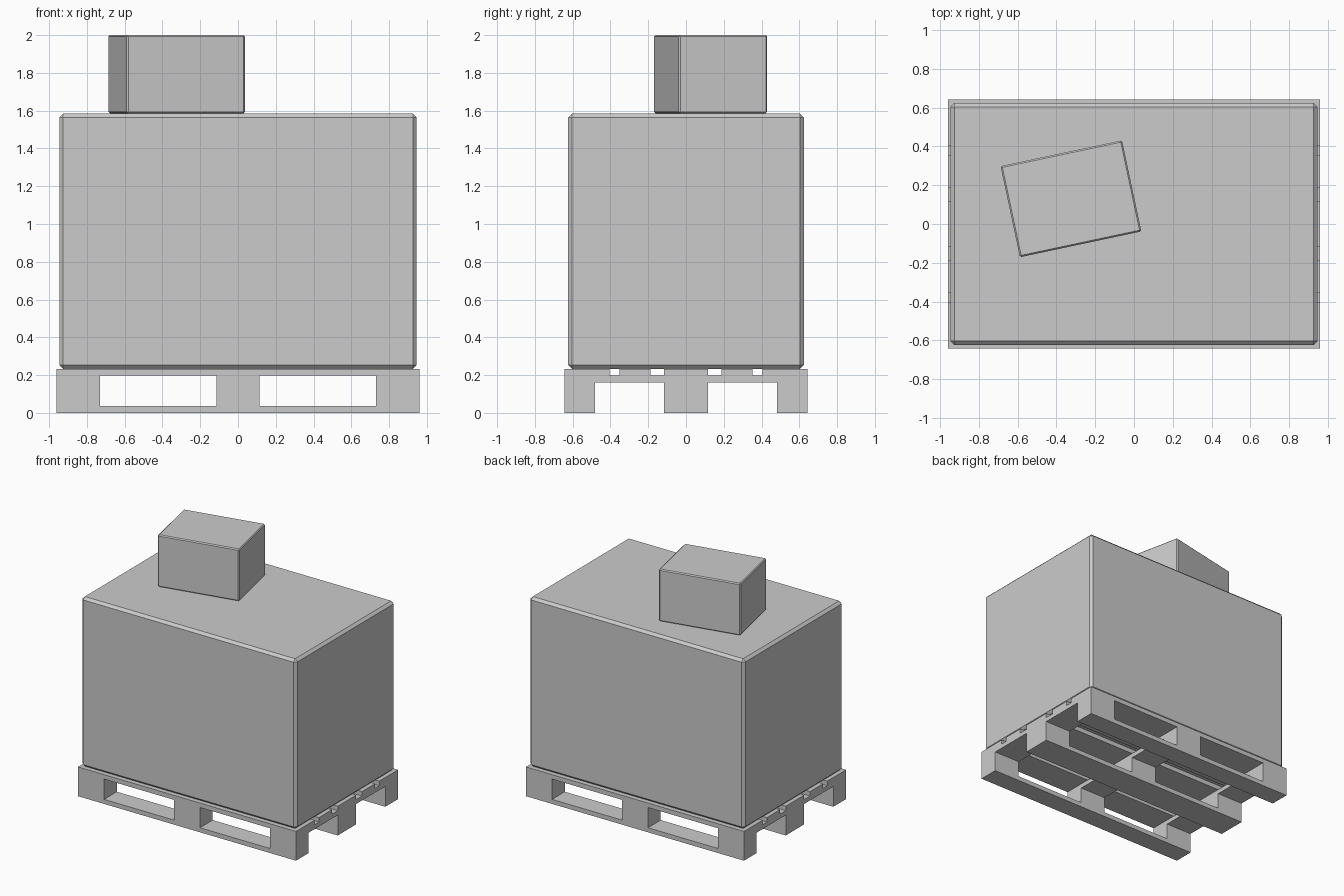
import bpy, bmesh, math

if "Cube" in bpy.data.objects:
    bpy.data.objects.remove(bpy.data.objects["Cube"])

cardboard = bpy.data.materials.new("plain_grey")
cardboard.diffuse_color = (0.6, 0.6, 0.6, 1)
cardboard.use_nodes = True
cardboard.node_tree.nodes["Principled BSDF"].inputs["Base Color"].default_value = cardboard.diffuse_color


def finish(name, bm):
    mesh = bpy.data.meshes.new(name)
    bm.to_mesh(mesh)
    bm.free()
    obj = bpy.data.objects.new(name, mesh)
    bpy.context.collection.objects.link(obj)
    mesh.materials.append(cardboard)
    return obj


def crate(name, size, base, chamfer, angle=0.0):
    """Box with chamfered edges, resting on the base point."""
    bm = bmesh.new()
    bmesh.ops.create_cube(bm, size=1)
    bmesh.ops.scale(bm, vec=size, verts=bm.verts)
    bmesh.ops.bevel(bm, geom=bm.edges[:], offset=chamfer, segments=1,
                    affect='EDGES', profile=0.5)
    obj = finish(name, bm)
    obj.location = (base[0], base[1], base[2] + size[2] / 2)
    obj.rotation_euler.z = angle


# Pallet: one solid made of layered boards and blocks on a cell grid
def mirrored(values):
    return [-v for v in reversed(values)] + values


xs = mirrored([0.115, 0.73, 0.96])
ys = mirrored([0.116, 0.189, 0.353, 0.406, 0.482, 0.642])
zs = [0, 0.036, 0.162, 0.197, 0.233]


def solid(i, j, k):
    if not (0 <= i < len(xs) - 1 and 0 <= j < len(ys) - 1 and 0 <= k < 4):
        return False
    x = abs(xs[i] + xs[i + 1]) / 2
    y = abs(ys[j] + ys[j + 1]) / 2
    block_column = x < 0.115 or x > 0.73
    skid_row = y < 0.116 or y > 0.482
    board_gap = 0.116 < y < 0.189 or 0.353 < y < 0.406
    return (skid_row,                       # bottom skids
            skid_row and block_column,      # blocks
            block_column,                   # cross boards
            not board_gap)[k]               # deck boards


bm = bmesh.new()
for i in range(len(xs) - 1):
    for j in range(len(ys) - 1):
        for k in range(4):
            if not solid(i, j, k):
                continue
            for axis in range(3):
                for side in (0, 1):
                    nb = [i, j, k]
                    nb[axis] += 2 * side - 1
                    if solid(*nb):
                        continue
                    corners = []
                    for a, b in ((0, 0), (1, 0), (1, 1), (0, 1)):
                        c = [i, j, k]
                        c[axis] += side
                        c[(axis + 1) % 3] += a
                        c[(axis + 2) % 3] += b
                        corners.append(bm.verts.new((xs[c[0]], ys[c[1]], zs[c[2]])))
                    bm.faces.new(corners if side else corners[::-1])
bmesh.ops.remove_doubles(bm, verts=bm.verts, dist=0.0005)
finish("pallet", bm)

# Cargo boxes
crate("large_box", (1.892, 1.248, 1.351), (0, 0, 0.233), 0.02)
crate("small_box", (0.64, 0.48, 0.414), (-0.325, 0.130, 1.586), 0.008,
      math.radians(12))
